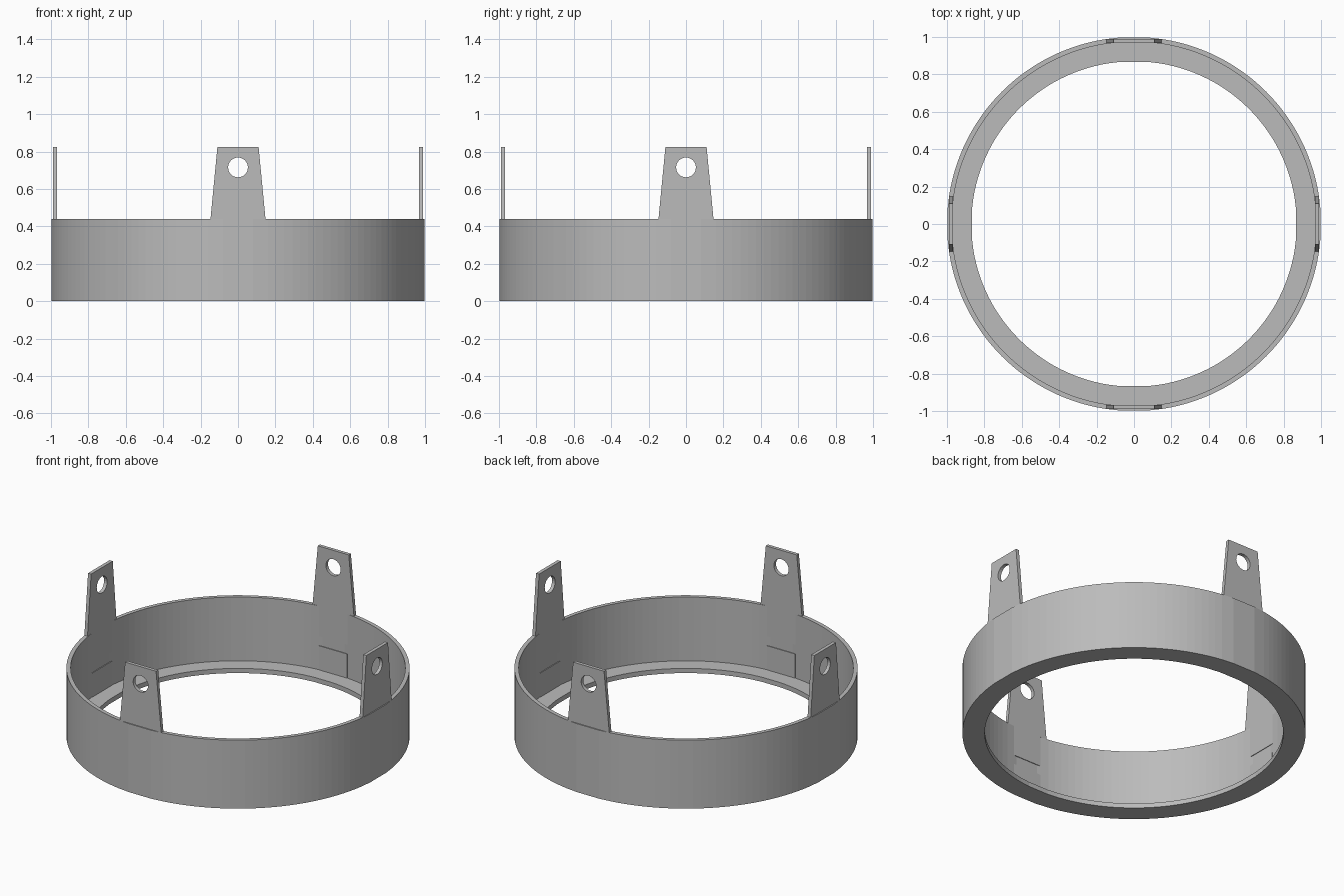
import bpy, bmesh, math
from mathutils import Matrix

cube = bpy.data.objects.get("Cube")
if cube:
    bpy.data.objects.remove(cube, do_unlink=True)

grey = bpy.data.materials.new("plain grey")
grey.use_nodes = True
grey.diffuse_color = (0.5, 0.5, 0.5, 1)
grey.node_tree.nodes["Principled BSDF"].inputs["Base Color"].default_value = (0.5, 0.5, 0.5, 1)


def finish(name, bm):
    bmesh.ops.recalc_face_normals(bm, faces=bm.faces[:])
    mesh = bpy.data.meshes.new(name)
    bm.to_mesh(mesh)
    bm.free()
    mesh.materials.append(grey)
    obj = bpy.data.objects.new(name, mesh)
    bpy.context.collection.objects.link(obj)
    return obj


# Ring: L-shaped section swept round, with a wide flat facet at each tab
profile = [(0.87, 0), (1, 0), (1, 0.44), (0.975, 0.44), (0.975, 0.03), (0.87, 0.03)]
steps = 28
quarter = [4.6] + [9.2 + (90 - 18.4) * i / steps for i in range(steps + 1)] + [85.4]
angles = [math.radians(a + 90 * q) for q in range(4) for a in quarter]
bm = bmesh.new()
rings = [[bm.verts.new((r * math.cos(a), r * math.sin(a), z)) for r, z in profile] for a in angles]
for i, ring in enumerate(rings):
    after = rings[(i + 1) % len(rings)]
    for j in range(len(profile)):
        k = (j + 1) % len(profile)
        bm.faces.new((ring[j], after[j], after[k], ring[k]))
finish("ring_body", bm)


def plate(name, outline, inner, outer, turn, hole=None):
    """Upright plate facing -y; an optional round hole splits it into two halves."""
    bm = bmesh.new()
    faces = []
    if hole:
        cz, radius, n = hole
        arc = [(radius * math.sin(math.pi * i / n), cz + radius * math.cos(math.pi * i / n))
               for i in range(n + 1)]
        right = [(0, outline[0][1])] + outline + [(0, outline[-1][1])] + arc[::-1]
        for side in (1, -1):
            faces.append(bm.faces.new([bm.verts.new((side * x, -outer, z)) for x, z in right]))
    else:
        full = outline + [(-x, z) for x, z in reversed(outline)]
        faces.append(bm.faces.new([bm.verts.new((x, -outer, z)) for x, z in full]))
    bmesh.ops.remove_doubles(bm, verts=bm.verts[:], dist=0.0001)
    bmesh.ops.recalc_face_normals(bm, faces=bm.faces[:])
    ext = bmesh.ops.extrude_face_region(bm, geom=bm.faces[:], use_keep_orig=True)
    moved = [v for v in ext["geom"] if isinstance(v, bmesh.types.BMVert)]
    bmesh.ops.translate(bm, verts=moved, vec=(0, outer - inner, 0))
    bmesh.ops.transform(bm, matrix=Matrix.Rotation(turn, 4, "Z"), verts=bm.verts[:])
    return finish(name, bm)


# Four tapered tabs, each with a narrow tongue inside the wall and a rest below it
tab_outline = [(0.11, 0.825), (0.147, 0.44), (0.1, 0.44), (0.1, 0.245)]
rest_outline = [(0.1, 0.185), (0.1, 0.02)]
for i, side in enumerate(("front", "left", "back", "right")):
    turn = i * math.pi / 2
    plate(side + "_tab", tab_outline, 0.968, 0.99, turn, hole=(0.715, 0.053, 12))
    plate(side + "_tab_rest", rest_outline, 0.967, 0.98, turn)
